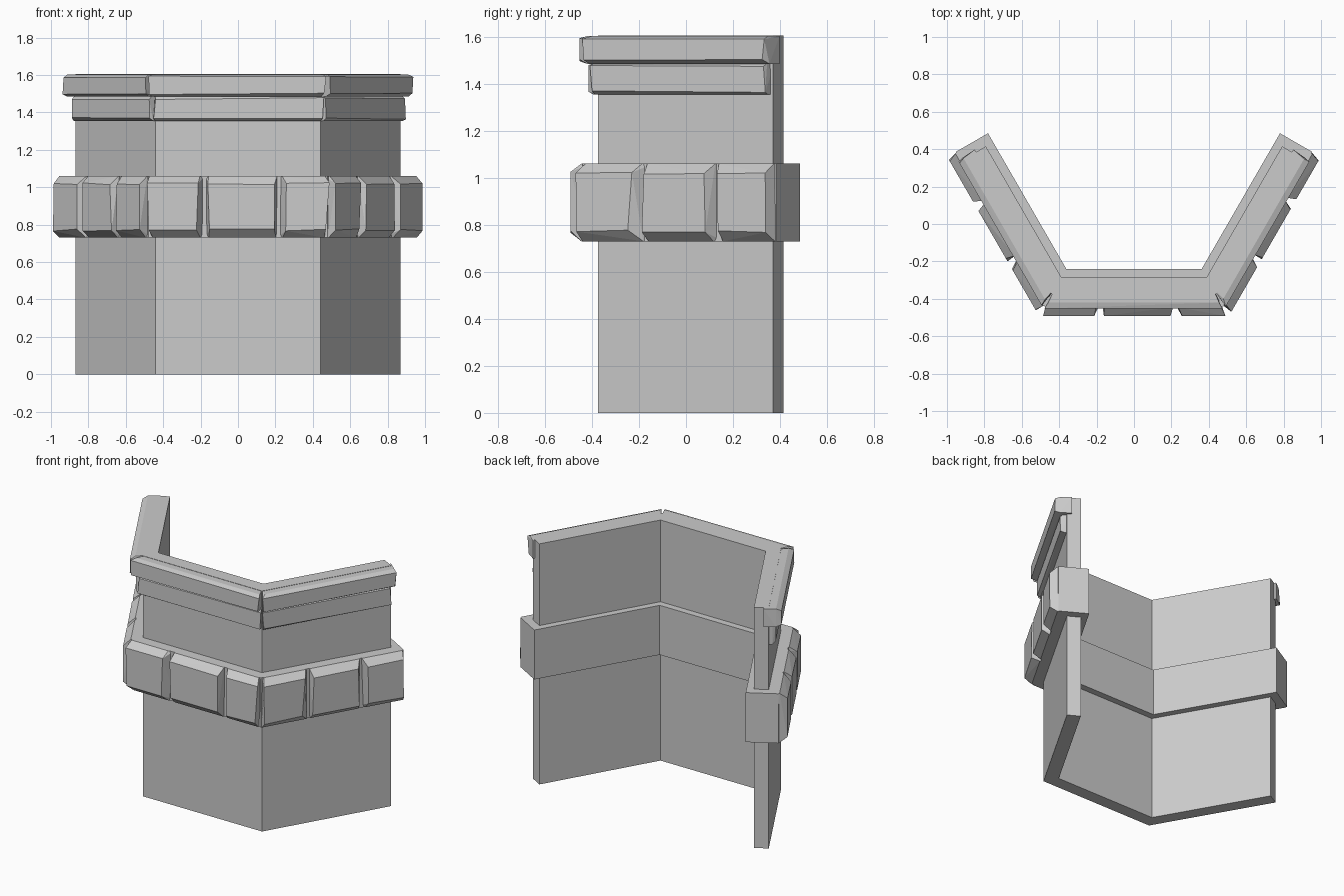
import bpy, bmesh, random
from mathutils import Vector

cube = bpy.data.objects.get("Cube")
if cube:
    bpy.data.objects.remove(cube)

random.seed(4)
stone = bpy.data.materials.new("grey_stone")
stone.use_nodes = True
GREY = (0.6, 0.6, 0.6, 1)
stone.diffuse_color = GREY
stone.node_tree.nodes["Principled BSDF"].inputs["Base Color"].default_value = GREY

TAN, COS = 0.5774, 0.866


def path(d, ext):
    """Plan of the three-sided wall, pushed outward by d and lengthened by ext."""
    cx, cy = 0.44 + d * TAN, -0.375 - d
    ex, ey = 0.87 + ext * 0.5 + d * COS, 0.37 + ext * COS - d * 0.5
    return [Vector(p) for p in ((-ex, ey), (-cx, cy), (cx, cy), (ex, ey))]


def finish(name, bm):
    bmesh.ops.recalc_face_normals(bm, faces=bm.faces[:])
    mesh = bpy.data.meshes.new(name)
    bm.to_mesh(mesh)
    bm.free()
    mesh.materials.append(stone)
    obj = bpy.data.objects.new(name, mesh)
    bpy.context.collection.objects.link(obj)


def folded_wall(name, inner, outer, ext, z0, z1):
    """Plain prism following the wall plan."""
    bm = bmesh.new()
    plan = list(zip(path(inner, ext), path(outer, ext)))
    rings = [[bm.verts.new((*p, z)) for p, z in ((a, z0), (b, z0), (b, z1), (a, z1))]
             for a, b in plan]
    for r, q in zip(rings, rings[1:]):
        for i in range(4):
            j = (i + 1) % 4
            bm.faces.new((r[i], r[j], q[j], q[i]))
    bm.faces.new(rings[0])
    bm.faces.new(rings[-1])
    finish(name, bm)


def chipped_block(name, side, s0, s1, depths, ext, z0, z1, chamfer, chip):
    """Rough stone: hull of a back, a middle and a smaller chipped front rectangle."""
    bm = bmesh.new()
    for k, d in enumerate(depths):
        line = path(d, ext)
        a, b = line[side], line[side + 1]
        run = (b - a).normalized()
        start, end = a.lerp(b, s0), a.lerp(b, s1)
        inset = (0, 0.004, chamfer * 0.5)[k]
        drop = (0, 0, chamfer)[k]
        for p, sx in ((start, 1), (end, -1)):
            for z, sz in ((z0, 1), (z1, -1)):
                wear = random.uniform(0, chip) if k else 0
                along = run * sx * (inset + wear)
                bm.verts.new((p.x + along.x, p.y + along.y,
                              z + sz * (drop + wear * 0.5 * (k == 2))))
    res = bmesh.ops.convex_hull(bm, input=bm.verts[:])
    loose = [v for v in bm.verts if not v.link_faces]
    bmesh.ops.delete(bm, geom=loose, context='VERTS')
    bmesh.ops.dissolve_limit(bm, angle_limit=0.02, verts=bm.verts[:], edges=bm.edges[:])
    finish(name, bm)


SIDES = ("right", "front", "left")

# Main wall
folded_wall("wall", -0.09, 0, 0, 0, 1.605)

# Middle belt: solid core faced with chipped stones
folded_wall("belt_core", -0.135, 0.065, 0.055, 0.73, 1.06)
JOINTS = ((0, 0.32, 0.68, 1), (0, 0.31, 0.73, 1), (0, 0.33, 0.7, 1))
for side, cuts in enumerate(JOINTS):
    for n, (s0, s1) in enumerate(zip(cuts, cuts[1:])):
        chipped_block(f"belt_stone_{SIDES[side]}_{n + 1}", side, s0, s1,
                      (0.03, 0.07, 0.117), 0.055, 0.73, 1.06, 0.035, 0.025)

# Two stepped rows of trim at the top
for side in range(3):
    chipped_block(f"lower_trim_{SIDES[side]}", side, 0, 1,
                  (-0.03, 0.02, 0.04), -0.01, 1.355, 1.487, 0.008, 0.02)
    chipped_block(f"top_trim_{SIDES[side]}", side, 0, 1,
                  (-0.03, 0.045, 0.077), 0.015, 1.485, 1.603, 0.008, 0.02)
